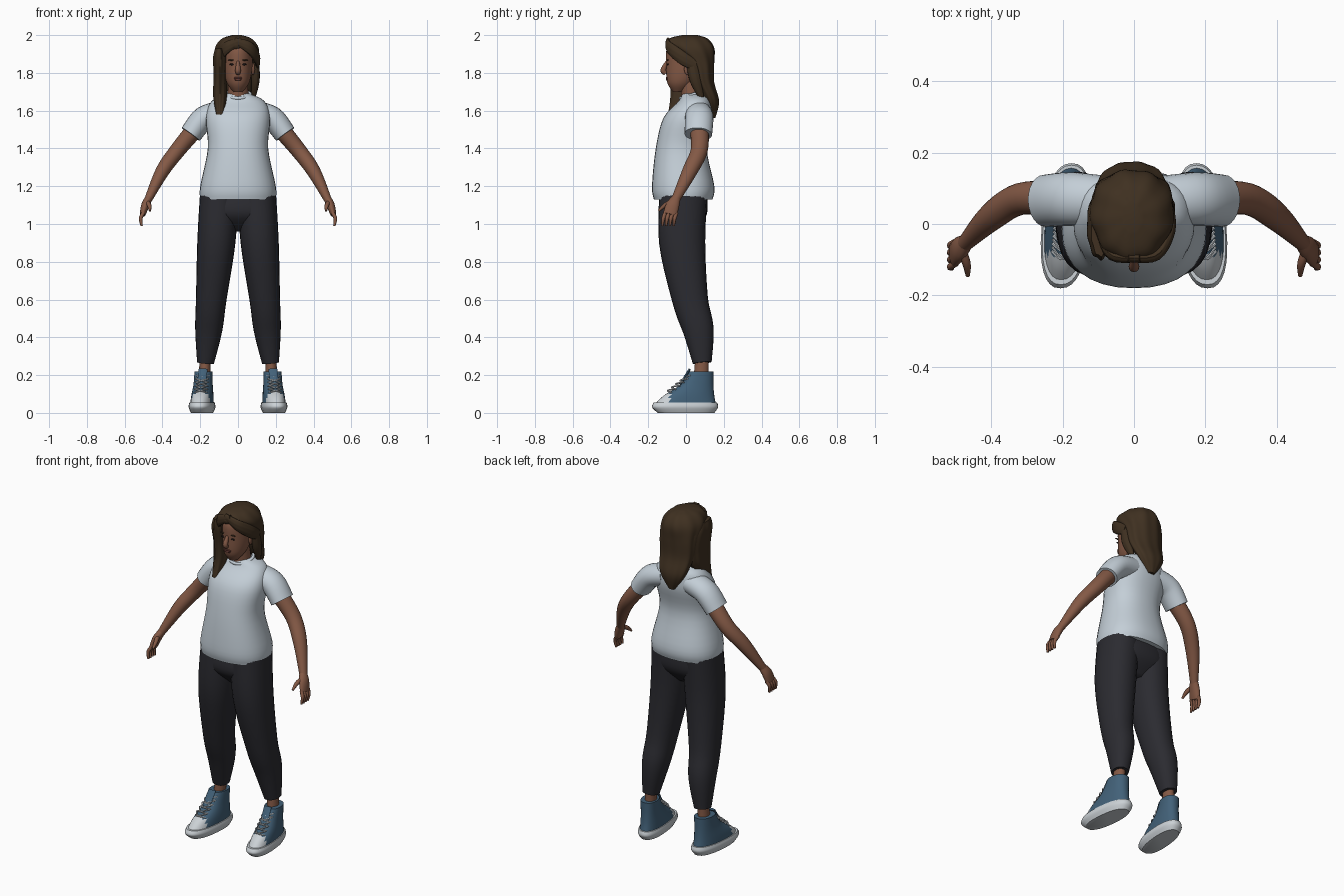
import bpy, bmesh, math
from mathutils import Vector

default_cube = bpy.data.objects.get("Cube")
if default_cube:
    bpy.data.objects.remove(default_cube, do_unlink=True)


def make_material(name, *colour):
    material = bpy.data.materials.new(name)
    material.use_nodes = True
    material.diffuse_color = (*colour, 1)
    shader = material.node_tree.nodes["Principled BSDF"]
    shader.inputs["Base Color"].default_value = (*colour, 1)
    return material


skin = make_material("brown skin", .23, .1, .06)
hair = make_material("dark brown hair", .05, .03, .015)
cotton = make_material("pale grey cotton", .55, .62, .68)
charcoal = make_material("charcoal cloth", .024, .024, .03)
canvas = make_material("blue canvas", .055, .12, .19)
rubber = make_material("off white rubber", .6, .64, .67)
dark = make_material("dark eye", .015, .01, .01)
lip_brown = make_material("lip brown", .15, .05, .04)
parts = []


def finish(name, bm, materials, rule=None):
    bmesh.ops.recalc_face_normals(bm, faces=bm.faces)
    if rule:
        for face in bm.faces:
            face.material_index = rule(face.calc_center_median())
    mesh = bpy.data.meshes.new(name)
    bm.to_mesh(mesh)
    bm.free()
    for material in materials:
        mesh.materials.append(material)
    part = bpy.data.objects.new(name, mesh)
    bpy.context.collection.objects.link(part)
    parts.append(part)


def smooth_rows(rows, steps=5):
    """Pass a smooth curve through the key rows."""
    last = len(rows) - 1
    result = []
    for i in range(last):
        before, start, end, after = (rows[min(max(i + k, 0), last)] for k in (-1, 0, 1, 2))
        for step in range(steps):
            t = step / steps
            result.append([
                b + t * ((c - a) + t * ((2 * a - 5 * b + 4 * c - d) + t * (3 * b - a - 3 * c + d))) / 2
                for a, b, c, d in zip(before, start, end, after)])
    return result + [rows[-1]]


def skin_sections(name, sections, materials, sides=24, power=2, ripple=0, shear=0, rule=None):
    """Join oval sections, each a centre and two axis vectors, into a closed skin."""
    bm = bmesh.new()
    rings = []
    for centre, across, along in sections:
        ring = []
        for k in range(sides):
            angle = math.tau * k / sides
            c, s = math.cos(angle), math.sin(angle)
            wave = 1 + ripple * math.cos(9 * angle + len(rings) / 8)
            point = centre + wave * (across * math.copysign(abs(c) ** (2 / power), c)
                                     + along * math.copysign(abs(s) ** (2 / power), s))
            point.x += shear * point.y
            ring.append(bm.verts.new(point))
        rings.append(ring)
    for lower, upper in zip(rings, rings[1:]):
        for k in range(sides):
            bm.faces.new((lower[k - 1], lower[k], upper[k], upper[k - 1]))
    bm.faces.new(rings[0])
    bm.faces.new(rings[-1])
    finish(name, bm, materials, rule)


def stack(name, centre_x, rows, *materials, **options):
    """Level sections given as height, half width, front and back."""
    sections = [(Vector((centre_x, (front + back) / 2, z)), Vector((max(width, .002), 0, 0)),
                 Vector((0, (back - front) / 2, 0)))
                for z, width, front, back in smooth_rows(rows)]
    skin_sections(name, sections, materials, **options)


def tube(name, side, rows, *materials, hint=(0, 1, 0), flat=(1, 1), **options):
    """Sections square to a path of x, y, z, radius; flat thins the second axis."""
    rows = smooth_rows(rows)
    points = [Vector((side * x, y, z)) for x, y, z, radius in rows]
    last = len(rows) - 1
    sections = []
    for i, point in enumerate(points):
        tangent = (points[min(i + 1, last)] - points[max(i - 1, 0)]).normalized()
        across = Vector(hint) - tangent * tangent.dot(Vector(hint))
        across = across.normalized() * rows[i][-1]
        thin = flat[0] + (flat[1] - flat[0]) * i / last
        sections.append((point, across, tangent.cross(across) * thin))
    skin_sections(name, sections, materials, **options)


def blob(name, location, size, material):
    bm = bmesh.new()
    bmesh.ops.create_uvsphere(bm, u_segments=16, v_segments=10, radius=1)
    bmesh.ops.scale(bm, vec=size, verts=bm.verts)
    bmesh.ops.translate(bm, vec=location, verts=bm.verts)
    finish(name, bm, [material])


def is_toe_cap(centre):
    return int(centre.y < -.085 and centre.z < .11)


# Shirt body and collar
stack("shirt_body", 0, [
    (1.13, .2, -.17, .14), (1.2, .2, -.18, .15), (1.4, .16, -.16, .11),
    (1.56, .17, -.12, .14), (1.65, .14, -.04, .13), (1.69, .06, -.02, .1)],
    cotton, power=2.3, sides=32)
bpy.ops.mesh.primitive_torus_add(major_segments=32, minor_segments=8, major_radius=.066,
                                 minor_radius=.009, location=(0, .035, 1.685), rotation=(.3, 0, 0))
collar = bpy.context.object
collar.name = "shirt_collar"
collar.data.materials.append(cotton)
parts.append(collar)

# Trouser seat
stack("trouser_seat", 0, [(1.16, .19, -.13, .11), (1.05, .2, -.14, .11), (.96, .1, -.06, .04)],
      charcoal, power=2.4, sides=32)

for side, label in ((1, "left"), (-1, "right")):
    # Sleeve, arm and hand
    tube(label + "_sleeve", side, [(.08, .065, 1.59, .07), (.18, .07, 1.56, .075), (.25, .065, 1.475, .073)],
         cotton, flat=(.9, .8))
    tube(label + "_arm", side, [(.22, .07, 1.51, .05), (.32, .07, 1.39, .045),
                                (.4, .02, 1.28, .04), (.475, -.055, 1.13, .023)], skin, flat=(.95, .9))
    tube(label + "_palm", side, [(.47, -.05, 1.14, .023), (.49, -.07, 1.1, .035), (.505, -.085, 1.05, .037)],
         skin, flat=(.85, .4))
    for finger, name in enumerate(("index", "middle", "ring", "little")):
        y = -.11 + finger * .02
        tube(f"{label}_{name}_finger", side,
             [(.5, y, 1.06, .01), (.515, y - .01, 1.03, .01), (.51, y - .015, .99, .006)],
             skin, sides=8)
    tube(label + "_thumb", side, [(.485, -.07, 1.12, .013), (.47, -.11, 1.1, .012), (.466, -.145, 1.07, .006)],
         skin, hint=(1, 0, 0), sides=8)

    # Trouser leg and ankle
    tube(label + "_trouser_leg", side, [
        (.1, -.015, 1.15, .127), (.115, -.02, .9, .122), (.142, .022, .6, .095),
        (.155, .065, .44, .082), (.172, .086, .265, .05)], charcoal, flat=(.8, .9), power=2.2)
    tube(label + "_ankle", side, [(.173, .085, .3, .035), (.178, .08, .18, .04)], skin, flat=(.8, .8))

    # High-top shoe
    toe_out = -.09 * side
    stack(label + "_shoe_upper", .19 * side, [
        (.04, .06, -.17, .16), (.09, .057, -.12, .15), (.15, .05, -.03, .145), (.22, .047, .02, .145)],
        canvas, rubber, power=2.3, sides=32, shear=toe_out, rule=is_toe_cap)
    stack(label + "_shoe_sole", .19 * side, [
        (0, .056, -.15, .15), (.03, .068, -.18, .17), (.055, .064, -.17, .165)],
        rubber, power=2.4, sides=32, shear=toe_out)
    tube(label + "_shoe_tongue", side, [(.19, -.03, .15, .024), (.187, .02, .232, .024)],
         canvas, hint=(1, 0, 0), flat=(.3, .25), shear=toe_out)
    for row in range(5):
        y, z = -.088 + row * .022, .112 + row * .018
        for lean, name in ((-1, "under"), (1, "over")):
            reach = lean * .034
            tube(f"{label}_lace_{name}_{row}", side, [
                (.19 - reach, y + .012, z - .005, .004), (.19, y - .01, z + .006, .004),
                (.19 + reach, y + .024, z + .014, .004)],
                rubber, hint=(0, 0, 1), sides=6, shear=toe_out)

    # Eye, brow and ear
    blob(label + "_eye", (side * .032, -.096, 1.845), (.013, .004, .005), dark)
    blob(label + "_brow", (side * .034, -.097, 1.868), (.019, .004, .004), hair)
    blob(label + "_ear", (side * .079, .008, 1.82), (.01, .018, .032), skin)

# Head, neck, nose and mouth
stack("head", 0, [
    (1.7, .025, -.07, -.01), (1.75, .06, -.1, .05), (1.84, .077, -.105, .12),
    (1.93, .072, -.1, .12), (1.98, .04, -.04, .08)], skin, sides=32)
stack("neck", 0, [(1.62, .06, -.02, .09), (1.78, .05, -.035, .07)], skin)
tube("nose", 1, [(0, -.1, 1.86, .008), (0, -.12, 1.815, .015), (0, -.108, 1.797, .012)],
     skin, hint=(1, 0, 0), sides=12)
blob("upper_lip", (0, -.101, 1.774), (.024, .006, .005), lip_brown)
blob("lower_lip", (0, -.1, 1.765), (.02, .007, .006), lip_brown)

# Hair: back mass, long right lock, swept fringe and left lock
stack("back_hair", -.005, [
    (1.56, .02, .125, .155), (1.65, .08, .09, .175), (1.75, .105, .035, .15), (1.85, .112, 0, .15),
    (1.93, .115, -.1, .15), (1.98, .08, -.09, .115), (2, .025, -.02, .06)],
    hair, sides=64, ripple=.025)
stack("right_front_hair", -.095, [
    (1.93, .025, -.09, .06), (1.88, .037, -.1, .09), (1.78, .033, -.085, .1),
    (1.68, .036, -.08, .07), (1.58, .02, -.095, -.06)], hair, sides=48, ripple=.035)
fringe = [(-.02, -.095, 1.97, .018), (.06, -.088, 1.935, .03), (.1, -.02, 1.88, .034), (.1, .05, 1.84, .03)]
tube("left_fringe", 1, fringe, hair, hint=(0, 0, 1), flat=(.6, .4), sides=32, ripple=.03)
tube("right_fringe", -1, fringe[:-1], hair, hint=(0, 0, 1), flat=(.6, .4), sides=32, ripple=.03)
tube("left_back_lock", 1, [(.09, .03, 1.86, .03), (.092, .05, 1.76, .03), (.08, .085, 1.66, .012)],
     hair, flat=(.7, .8), sides=32, ripple=.03)

# Smooth shading with crisp hems
bpy.ops.object.select_all(action='DESELECT')
for part in parts:
    part.select_set(True)
bpy.context.view_layer.objects.active = collar
bpy.ops.object.shade_smooth_by_angle(angle=math.radians(50))
